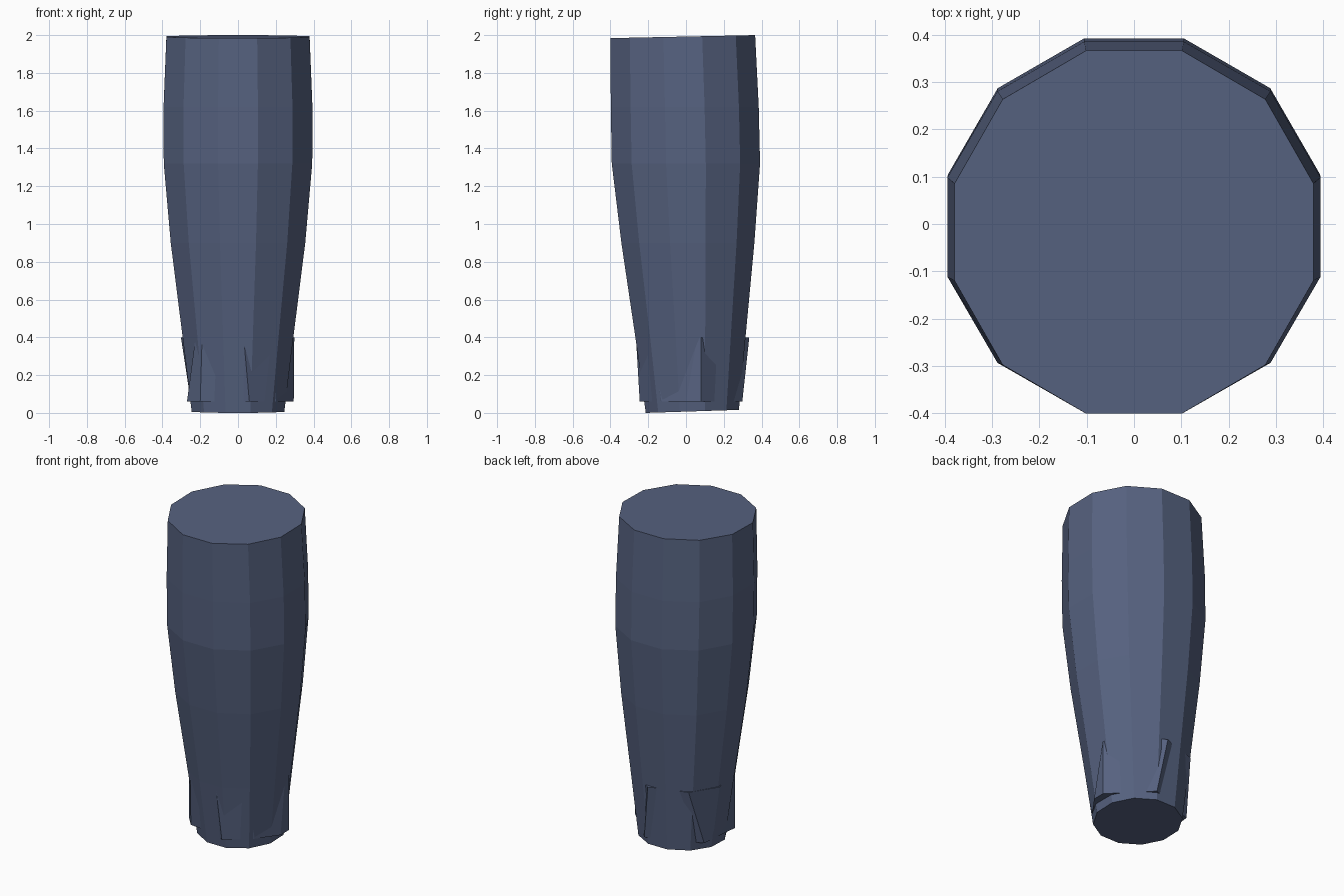
import bpy, bmesh, math

if "Cube" in bpy.data.objects:
    bpy.data.objects.remove(bpy.data.objects["Cube"])

cloth = bpy.data.materials.new("slate blue cloth")
cloth.diffuse_color = (0.093, 0.122, 0.215, 1)
cloth.use_nodes = True
cloth.node_tree.nodes["Principled BSDF"].inputs["Base Color"].default_value = cloth.diffuse_color


def loft(name, rings):
    """Closed flat-shaded skin through rings of equal point count."""
    bm = bmesh.new()
    loops = [[bm.verts.new(p) for p in ring] for ring in rings]
    n = len(loops[0])
    for a, b in zip(loops, loops[1:]):
        for i in range(n):
            j = (i + 1) % n
            bm.faces.new((a[i], a[j], b[j], b[i]))
    bm.faces.new(loops[0][::-1])
    bm.faces.new(loops[-1])
    bmesh.ops.recalc_face_normals(bm, faces=bm.faces)
    mesh = bpy.data.meshes.new(name)
    bm.to_mesh(mesh)
    bm.free()
    mesh.materials.append(cloth)
    obj = bpy.data.objects.new(name, mesh)
    bpy.context.collection.objects.link(obj)
    return obj


def ring(z, half_x, y_front, y_back, rise=0.0):
    """Twelve-sided ring with flats facing the axes, tilted by rise."""
    r = 1 / math.cos(math.pi / 12)
    cy, half_y = (y_front + y_back) / 2, (y_back - y_front) / 2
    pts = []
    for k in range(12):
        a = math.radians(15 + 30 * k)
        s = r * math.sin(a)
        pts.append((half_x * r * math.cos(a), cy + half_y * s, z + rise * s))
    return pts


# Tapered leg: height, half width, front y, back y, tilt
loft("trouser_leg", [
    ring(0.008, 0.245, -0.213, 0.280, 0.008),
    ring(0.40, 0.293, -0.268, 0.315),
    ring(0.90, 0.356, -0.342, 0.362),
    ring(1.32, 0.393, -0.393, 0.392),
    ring(1.62, 0.394, -0.398, 0.385),
    ring(1.992, 0.379, -0.400, 0.366, 0.008),
])

# Creased cuff: each pair is a top point and the bottom point under it
cuff = [
    ((0.03, -0.265), (0.06, -0.245)),
    ((0.21, -0.185), (0.20, -0.13)),
    ((0.285, 0.06), (0.295, 0.00)),
    ((0.298, 0.08), (0.295, 0.08)),
    ((0.20, 0.22), (0.17, 0.20)),
    ((0.03, 0.335), (0.08, 0.298)),
    ((-0.03, 0.31), (-0.03, 0.25)),
    ((-0.20, 0.26), (-0.245, 0.17)),
    ((-0.302, 0.10), (-0.25, 0.09)),
    ((-0.225, -0.165), (-0.27, -0.10)),
    ((-0.19, -0.20), (-0.20, -0.18)),
    ((0.00, -0.26), (0.00, -0.20)),
]
loft("creased_cuff", [
    [(*bottom, 0.06) for top, bottom in cuff],
    [(*top, 0.40) for top, bottom in cuff],
])
